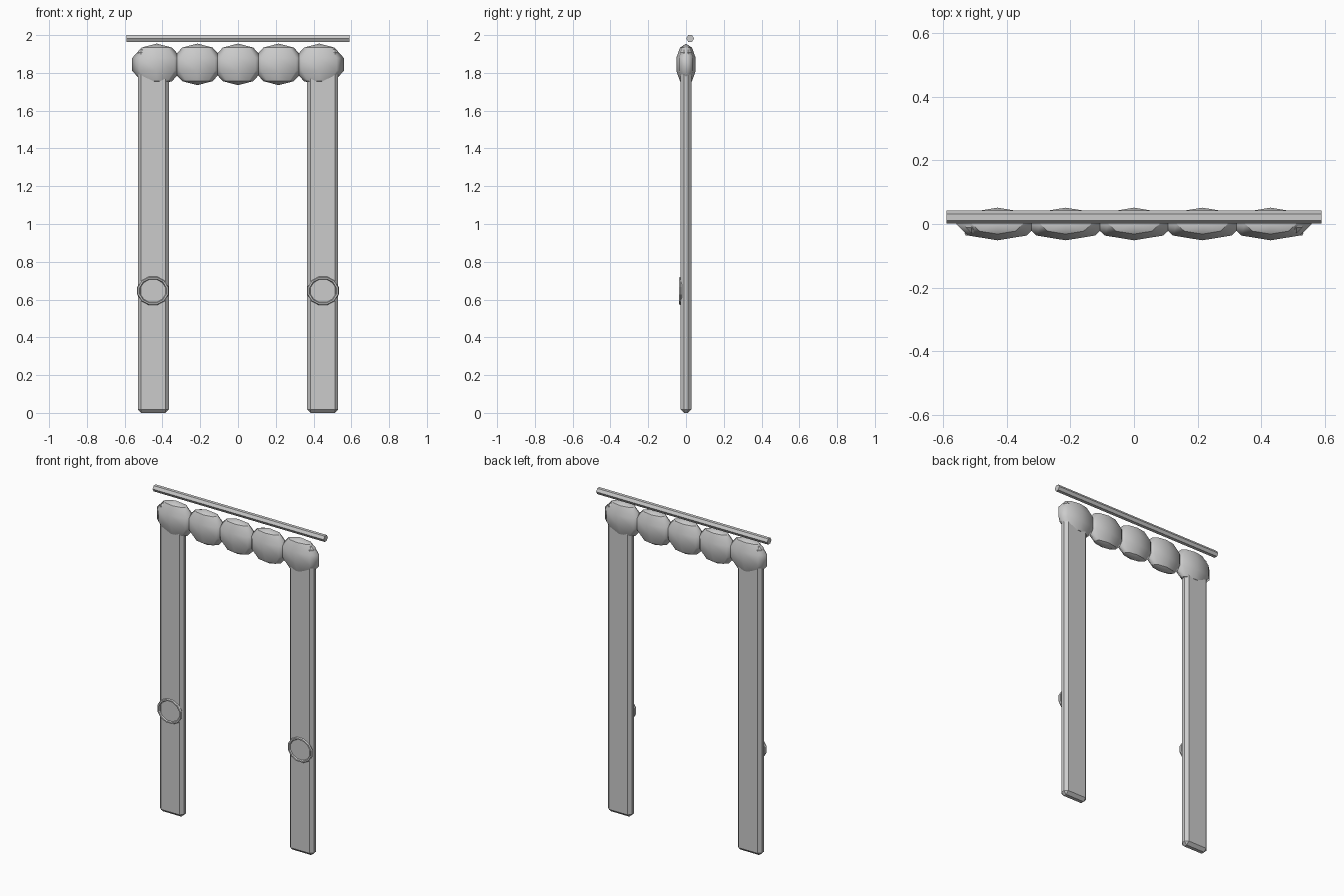
import bpy, bmesh, math
from mathutils import Matrix

cube = bpy.data.objects.get("Cube")
if cube:
    bpy.data.objects.remove(cube, do_unlink=True)

grey = bpy.data.materials.new("plain grey")
grey.use_nodes = True
colour = (0.6, 0.6, 0.6, 1)
grey.diffuse_color = colour
grey.node_tree.nodes["Principled BSDF"].inputs["Base Color"].default_value = colour


def finish(name, bm, location):
    """Turn a bmesh into a named grey object."""
    bmesh.ops.recalc_face_normals(bm, faces=bm.faces)
    mesh = bpy.data.meshes.new(name)
    bm.to_mesh(mesh)
    bm.free()
    mesh.materials.append(grey)
    obj = bpy.data.objects.new(name, mesh)
    obj.location = location
    bpy.context.collection.objects.link(obj)
    return obj


def curtain_panel(name, x):
    # Tall thin slab with chamfered edges
    height = 1.925
    bm = bmesh.new()
    bmesh.ops.create_cube(bm, size=1, matrix=Matrix.Diagonal((0.165, 0.058, height, 1)))
    bmesh.ops.bevel(bm, geom=bm.edges[:], offset=0.018, segments=1, affect='EDGES')
    finish(name, bm, (x, 0, height / 2))


def valance_puff(name, x):
    # Squashed eight-sided sphere, smooth around the belly with crisp shallow caps
    bm = bmesh.new()
    bmesh.ops.create_uvsphere(bm, u_segments=8, v_segments=5, radius=1,
                              matrix=Matrix.Diagonal((0.137, 0.054, 0.11, 1)))
    for face in bm.faces:
        face.smooth = True
    for edge in bm.edges:
        cap_sides = [len(f.verts) == 3 for f in edge.link_faces]
        edge.smooth = cap_sides[0] == cap_sides[1]
    finish(name, bm, (x, 0, 1.845))


def tieback_ring(name, x):
    # Slim hoop lying against the front of the panel
    major_count, minor_count = 12, 6
    bm = bmesh.new()
    rings = []
    for i in range(major_count):
        a = 2 * math.pi * (i + 0.5) / major_count
        ring = []
        for j in range(minor_count):
            b = 2 * math.pi * j / minor_count
            r = 1 + 0.11 * math.cos(b)
            ring.append(bm.verts.new((0.078 * r * math.cos(a), 0.009 * math.sin(b),
                                      0.07 * r * math.sin(a))))
        rings.append(ring)
    for i in range(major_count):
        here, after = rings[i], rings[(i + 1) % major_count]
        for j in range(minor_count):
            k = (j + 1) % minor_count
            bm.faces.new((here[j], here[k], after[k], after[j]))
    finish(name, bm, (x, -0.029, 0.646))


for side, sign in (("left", 1), ("right", -1)):
    curtain_panel(side + "_curtain_panel", sign * 0.448)
    tieback_ring(side + "_tieback_ring", sign * 0.45)

for i in range(5):
    valance_puff("valance_puff_%d" % (i + 1), (i - 2) * 0.215)

# Six-sided curtain rod along x, corners pointing forward and back
bm = bmesh.new()
bmesh.ops.create_cone(bm, cap_ends=True, segments=6, radius1=0.0205, radius2=0.0205, depth=1.18,
                      matrix=Matrix.Rotation(math.pi / 2, 4, 'Y'))
if max(v.co.y for v in bm.verts) < 0.02:
    bmesh.ops.rotate(bm, verts=bm.verts, matrix=Matrix.Rotation(math.pi / 6, 3, 'X'))
finish("curtain_rod", bm, (0, 0.022, 1.982))
